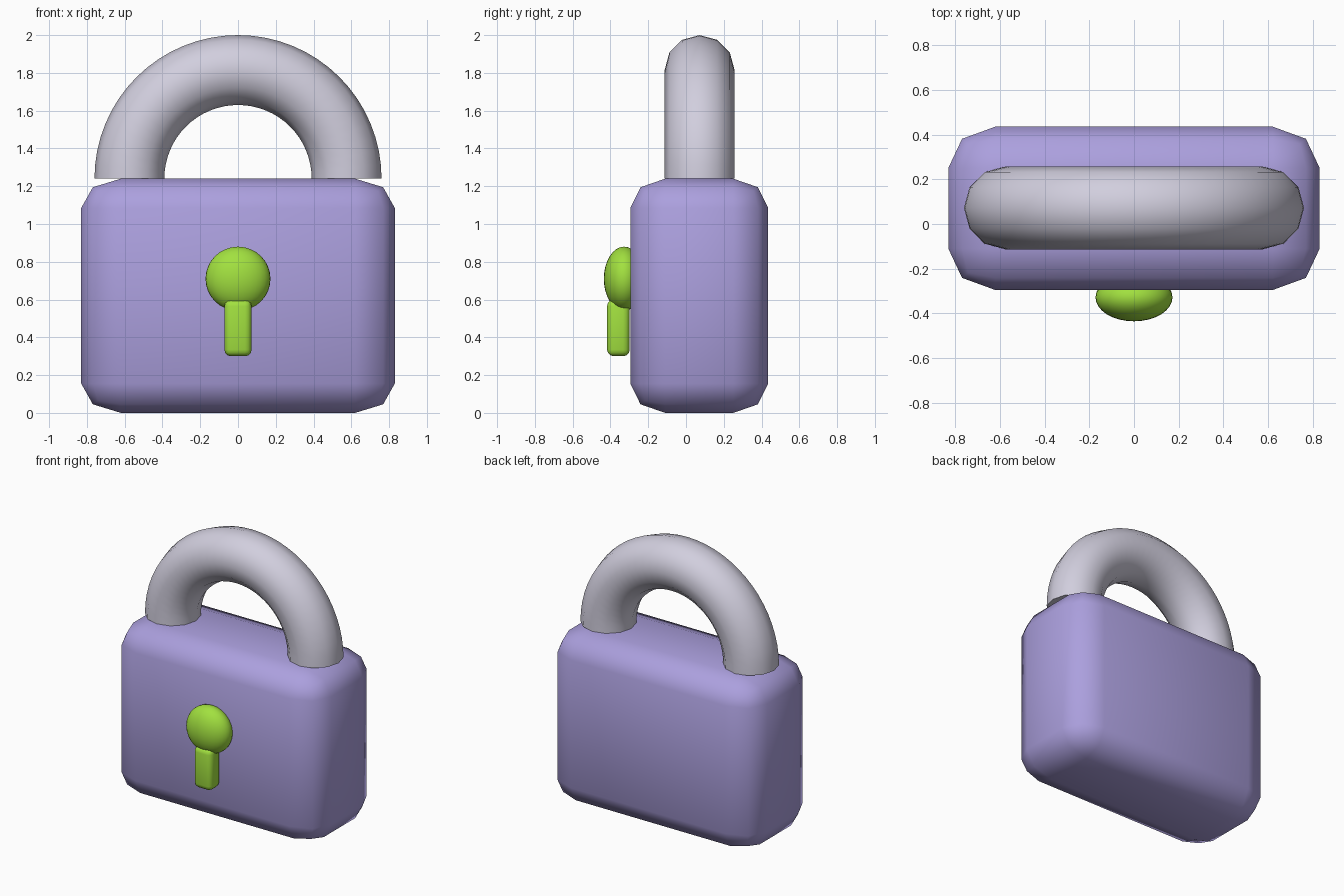
import bpy, bmesh, math
from mathutils import Matrix, Vector

cube = bpy.data.objects.get("Cube")
if cube:
    bpy.data.objects.remove(cube, do_unlink=True)


def material(name, rgb):
    m = bpy.data.materials.new(name)
    m.use_nodes = True
    m.diffuse_color = (*rgb, 1)
    m.node_tree.nodes["Principled BSDF"].inputs["Base Color"].default_value = (*rgb, 1)
    return m


def finish(name, bm, mat, angle=60):
    bmesh.ops.recalc_face_normals(bm, faces=bm.faces)
    mesh = bpy.data.meshes.new(name)
    bm.to_mesh(mesh)
    bm.free()
    mesh.materials.append(mat)
    ob = bpy.data.objects.new(name, mesh)
    bpy.context.collection.objects.link(ob)
    bpy.ops.object.select_all(action="DESELECT")
    ob.select_set(True)
    bpy.context.view_layer.objects.active = ob
    bpy.ops.object.shade_smooth_by_angle(angle=math.radians(angle))
    return ob


def rounded_box(name, size, centre, inset, segments, mat):
    """Box whose rounding has its own inset along each axis."""
    bm = bmesh.new()
    bmesh.ops.create_cube(bm, size=1)
    bmesh.ops.scale(bm, vec=[s / i for s, i in zip(size, inset)], verts=bm.verts)
    bmesh.ops.bevel(bm, geom=bm.edges[:], offset=1, segments=segments,
                    profile=0.5, affect="EDGES")
    bmesh.ops.scale(bm, vec=inset, verts=bm.verts)
    bmesh.ops.translate(bm, vec=centre, verts=bm.verts)
    return finish(name, bm, mat)


purple = material("purple", (0.41, 0.35, 0.73))
silver = material("silver", (0.64, 0.62, 0.73))
green = material("lime green", (0.36, 0.75, 0.05))

# Lock body
rounded_box("body", (1.66, 0.73, 1.24), (0, 0.07, 0.62), (0.21, 0.185, 0.155), 2, purple)

# Shackle: half ring with closed ends
bm = bmesh.new()
bmesh.ops.create_circle(bm, segments=12, radius=0.185,
                        matrix=Matrix.Translation((0.575, 0.072, 1.24)))
bmesh.ops.spin(bm, geom=bm.verts[:] + bm.edges[:], cent=(0, 0.072, 1.24),
               axis=(0, -1, 0), angle=math.pi, steps=32)
bmesh.ops.holes_fill(bm, edges=[e for e in bm.edges if e.is_boundary], sides=0)
finish("shackle", bm, silver)

# Keyhole: flattened ball with a rounded slot below
bm = bmesh.new()
bmesh.ops.create_uvsphere(bm, u_segments=32, v_segments=16, radius=1)
bmesh.ops.scale(bm, vec=(0.172, 0.107, 0.17), verts=bm.verts)
bmesh.ops.translate(bm, vec=Vector((0, -0.328, 0.71)), verts=bm.verts)
finish("keyhole_ball", bm, green)
rounded_box("keyhole_slot", (0.144, 0.12, 0.3), (0, -0.358, 0.45),
            (0.035, 0.035, 0.035), 3, green)
